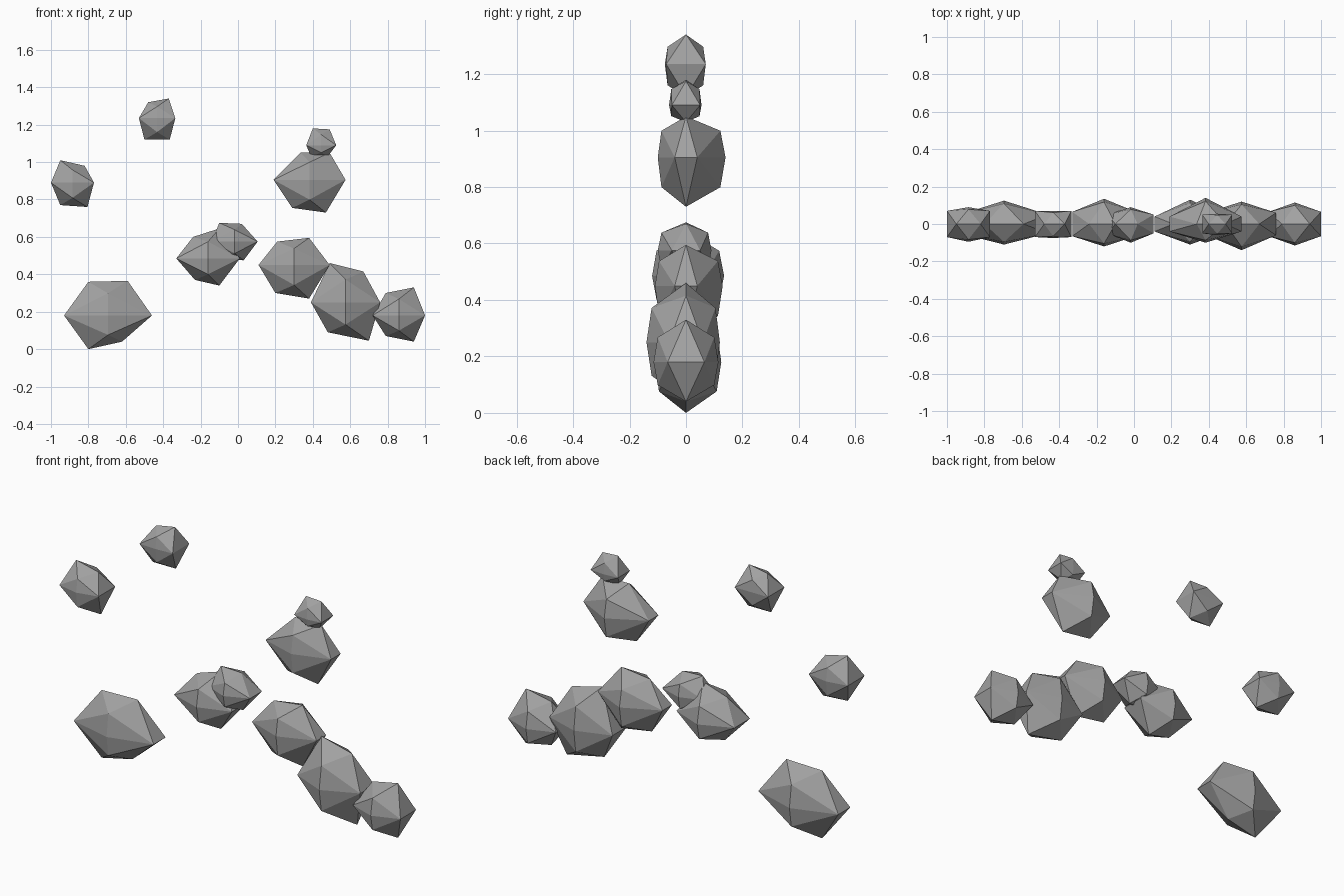
import bpy, bmesh

if "Cube" in bpy.data.objects:
    bpy.data.objects.remove(bpy.data.objects["Cube"])

stone = bpy.data.materials.new("grey stone")
stone.diffuse_color = (0.36, 0.36, 0.36, 1)
stone.use_nodes = True
stone.node_tree.nodes["Principled BSDF"].inputs["Base Color"].default_value = stone.diffuse_color


def rock(name, sides, top, bottom, depth):
    """Faceted stone: an uneven icosahedron spanned between side tips and top/bottom corners."""
    left, right, cz = sides
    front, back, tip = depth
    cx = (left + right) / 2
    up = (top[1] + top[3]) / 2 - cz
    down = (bottom[1] + bottom[3]) / 2 - cz
    pts = [(c[i], 0, c[i + 1]) for c in (top, bottom) for i in (0, 2)]
    pts += [(x, s * tip, cz) for x in (left, right) for s in (-1, 1)]
    for y in (-front, back):
        pts += [(cx, y, cz), (cx, 0.87 * y, cz + 0.65 * up), (cx, 0.87 * y, cz + 0.65 * down)]
    bm = bmesh.new()
    for p in pts:
        bm.verts.new(p)
    res = bmesh.ops.convex_hull(bm, input=bm.verts[:])
    loose = [v for v in bm.verts if not v.link_faces]
    bmesh.ops.delete(bm, geom=loose, context='VERTS')
    bmesh.ops.recalc_face_normals(bm, faces=bm.faces[:])
    me = bpy.data.meshes.new(name)
    bm.to_mesh(me)
    bm.free()
    me.materials.append(stone)
    bpy.context.collection.objects.link(bpy.data.objects.new(name, me))


# side tips (left, right, z), top edge, bottom edge, depth (front, back, tip)
rock("rock_low_left", (-.93, -.46, .18), (-.80, .36, -.59, .365), (-.80, 0, -.62, .04), (.11, .125, .05))
rock("rock_upper_left", (-1, -.77, .89), (-.95, 1.01, -.82, .98), (-.95, .77, -.805, .76), (.095, .09, .07))
rock("rock_highest", (-.53, -.335, 1.235), (-.48, 1.32, -.37, 1.34), (-.50, 1.12, -.365, 1.12), (.075, .07, .07))
rock("rock_middle_large", (-.33, .01, .485), (-.24, .60, -.10, .645), (-.23, .37, -.10, .34), (.12, .135, .065))
rock("rock_middle_small", (-.14, .105, .575), (-.10, .675, .02, .67), (-.10, .48, .03, .475), (.10, .09, .05))
rock("rock_chain_upper", (.11, .49, .45), (.21, .575, .38, .595), (.20, .30, .38, .27), (.11, .13, .04))
rock("rock_chain_middle", (.39, .76, .25), (.49, .46, .67, .415), (.48, .09, .70, .045), (.14, .12, .06))
rock("rock_chain_lower", (.72, 1, .18), (.79, .30, .94, .33), (.79, .07, .94, .04), (.115, .115, .065))
rock("rock_right_large", (.19, .575, .905), (.335, 1.05, .49, 1.05), (.29, .755, .47, .73), (.10, .14, .04))
rock("rock_right_small", (.365, .525, 1.09), (.40, 1.18, .49, 1.175), (.39, 1.03, .48, 1.03), (.06, .055, .05))
